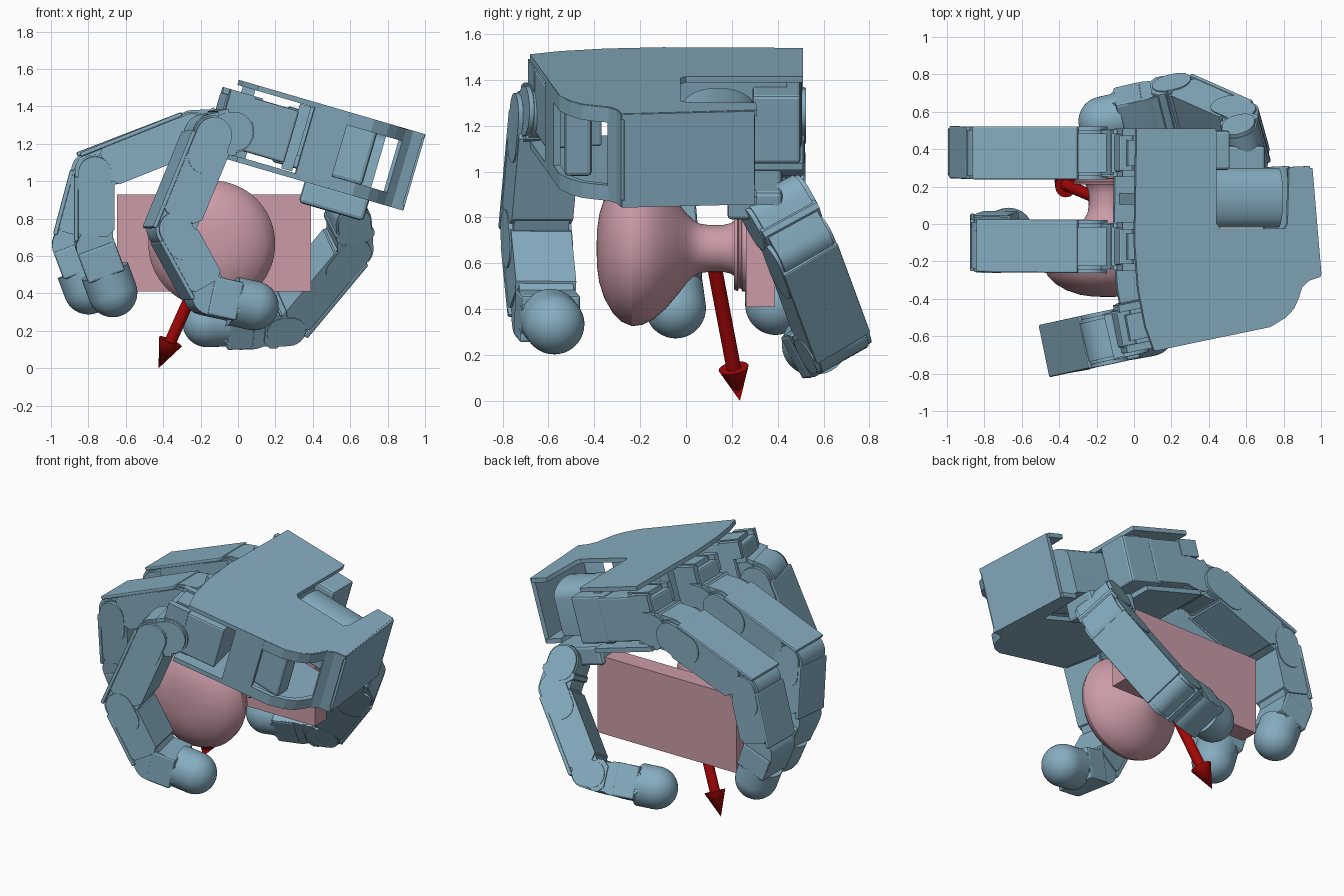
import bpy, bmesh
from math import sin, cos, pi, radians
from mathutils import Vector, Matrix

if "Cube" in bpy.data.objects:
    bpy.data.objects.remove(bpy.data.objects["Cube"])


def material(name, rgb):
    m = bpy.data.materials.new(name)
    m.diffuse_color = (*rgb, 1)
    m.use_nodes = True
    m.node_tree.nodes["Principled BSDF"].inputs["Base Color"].default_value = m.diffuse_color
    return m


BLUE = material("blue_grey", (0.24, 0.42, 0.53))
PINK = material("dusty_pink", (0.60, 0.33, 0.39))
RED = material("dark_red", (0.38, 0.002, 0.002))


def finish(name, bm, M=Matrix(), mat=BLUE, bevel=0.0, smooth=True):
    bmesh.ops.recalc_face_normals(bm, faces=bm.faces)
    me = bpy.data.meshes.new(name)
    bm.to_mesh(me)
    bm.free()
    if smooth:
        me.polygons.foreach_set("use_smooth", [True] * len(me.polygons))
        me.set_sharp_from_angle(angle=radians(30))
    me.materials.append(mat)
    ob = bpy.data.objects.new(name, me)
    ob.matrix_world = M
    bpy.context.collection.objects.link(ob)
    if bevel:
        mod = ob.modifiers.new("bevel", 'BEVEL')
        mod.width, mod.segments = bevel, 2
    return ob


def frame(o, x, y):
    x = Vector(x).normalized()
    z = x.cross(Vector(y)).normalized()
    y = z.cross(x)
    return Matrix.Translation(Vector(o)) @ Matrix((x, y, z)).transposed().to_4x4()


def box(name, lo, hi, M=Matrix(), mat=BLUE, bevel=0.0):
    bm = bmesh.new()
    bmesh.ops.create_cube(bm, size=1)
    for v in bm.verts:
        v.co = [(a + b) / 2 + c * (b - a) for a, b, c in zip(lo, hi, v.co)]
    return finish(name, bm, M, mat, bevel, smooth=False)


def prism(name, pts, h0, h1, M, axis=2):
    """Extrude a closed outline along local z (axis=2) or local y (axis=1)."""
    put = (lambda p, h: (p[0], p[1], h)) if axis == 2 else (lambda p, h: (p[0], h, p[1]))
    bm = bmesh.new()
    low = [bm.verts.new(put(p, h0)) for p in pts]
    high = [bm.verts.new(put(p, h1)) for p in pts]
    bm.faces.new(low)
    bm.faces.new(high)
    for i in range(len(pts)):
        bm.faces.new((low[i - 1], low[i], high[i], high[i - 1]))
    return finish(name, bm, M)


def lathe(name, prof, M, mat=BLUE, steps=48):
    """Revolve (distance along, radius) points about local x."""
    bm = bmesh.new()
    vs = [bm.verts.new((a, r, 0)) for a, r in prof]
    es = [bm.edges.new(p) for p in zip(vs, vs[1:])]
    bmesh.ops.spin(bm, geom=vs + es, cent=(0, 0, 0), axis=(1, 0, 0), angle=2 * pi,
                   steps=steps, use_duplicate=False)
    bmesh.ops.remove_doubles(bm, verts=bm.verts, dist=0.0005)
    return finish(name, bm, M, mat)


def stadium(length, r, n=12):
    arc = [(length + r * cos(a), r * sin(a)) for a in [-pi / 2 + pi * i / n for i in range(n + 1)]]
    return arc + [(length - x, -z) for x, z in arc]


# --- door knob and its plate ---
KC = (-0.14, 0, 0.665)
knob = [(-.39, 0), (-.388, .08), (-.378, .15), (-.355, .22), (-.32, .28), (-.28, .32), (-.235, .339),
        (-.19, .333), (-.14, .308), (-.09, .265), (-.04, .207), (0, .155), (.03, .125), (.06, .108),
        (.10, .102), (.16, .102), (.195, .11), (.21, .12), (.21, .18), (.225, .187), (.23, .175),
        (.24, .175), (.245, .187), (.262, .187), (.262, 0)]
lathe("door_knob", knob, frame(KC, (0, 1, 0), (1, 0, 0)), PINK, 64)
box("door_plate", (-.647, .262, .41), (.39, .387, .93), mat=PINK)

# --- direction arrow ---
a, b = Vector((-.13, .11, .66)), Vector((-.425, .235, .0))
L = (b - a).length
lathe("direction_arrow", [(0, 0), (0, .032), (L - .16, .032), (L - .16, .066), (L, 0)],
      frame(a, b - a, (0, 1, 0)), RED, 32)

# --- palm housing: local x runs to the wrist, local z is the back of the hand ---
P = frame((-.005, 0, 1.545), (.96, 0, -.28), (0, 1, 0))
outline = [(.02, .51), (.46, .51), (.465, .49), (.465, .0), (.49, -.025), (.845, -.025), (.86, .0),
           (.87, .305), (.985, .31), (1.047, -.28), (.985, -.295), (.94, -.33), (.92, -.39),
           (.895, -.45), (.85, -.50), (.765, -.55), (.12, -.68), (.07, -.55), (.03, -.35), (.01, -.1)]
prism("palm_back_plate", outline, -.028, 0, P)
prism("palm_inner_plate", outline, -.425, -.395, P)


def wall(name, pts, w0, w1, thick):
    bm = bmesh.new()
    rows = [[bm.verts.new((u, y, w)) for w in (w0, w1)] for u, y in pts]
    for p, q in zip(rows, rows[1:]):
        bm.faces.new((p[0], q[0], q[1], p[1]))
    ob = finish(name, bm, P, smooth=False)
    mod = ob.modifiers.new("thickness", 'SOLIDIFY')
    mod.thickness, mod.offset = thick, 0


# outer wall with a motor window near the wrist corner
rim = [(.985, .298), (1.035, -.27), (.975, -.29), (.93, -.33), (.91, -.39), (.885, -.445),
       (.84, -.49), (.76, -.537), (.63, -.563), (.44, -.60)]
wall("wrist_wall", rim[:2], -.425, -.002, .03)
wall("wrist_corner", rim[1:4], -.425, -.002, .03)
wall("window_top_rim", rim[3:9], -.07, -.002, .03)
wall("window_bottom_rim", rim[3:9], -.425, -.355, .03)
wall("palm_side_wall", rim[8:], -.425, -.002, .03)
box("window_motor", (.60, -.53, -.36), (.80, -.41, -.05), P, bevel=.02)
box("palm_core", (.36, -.22, -.39), (.42, .44, -.03), P)
box("palm_circuit_block", (.42, -.24, -.30), (.62, -.04, -.03), P)
# finger motors inside the palm
for i, (y, ang) in enumerate([(.38, 0), (-.12, 0), (-.545, 11)]):
    M = P @ Matrix.Translation((.05, y, 0)) @ Matrix.Rotation(radians(ang), 4, 'Z')
    n = f"_{i + 1}"
    box("finger_motor" + n, (-.03, -.125, -.36), (.30, .125, -.07), M, bevel=.012)
    box("motor_horn" + n, (-.10, -.10, -.21), (-.02, .10, -.09), M, bevel=.01)
    for s in (-1, 1):
        box("motor_tab" + n, (-.09, s * .11 - .02, -.17), (.05, s * .11 + .02, -.06), M)
    box("motor_cap" + n, (-.06, -.07, -.40), (.10, .07, -.06), M)
box("palm_spacer", (.04, .105, -.41), (.11, .165, -.01), P)


# --- finger segments: local -z is the back of the finger ---
def link(name, A, B, axis, t, w=.28, reach=None):
    A, B = Vector(A), Vector(B)
    d, r = (B - A).length, t / 2
    M = frame(A, B - A, axis)
    prism(name + "_core", stadium(d, r * .93), -w / 2 + .02, w / 2 - .02, M, 1)
    # chamfered shell around the middle
    x0, x1, c = .03, d - r * .55, .035
    pts = [(x0, -r + c), (x0 + c, -r), (x1 - c, -r), (x1, -r + c),
           (x1, r - c), (x1 - c, r), (x0 + c, r), (x0, r - c)]
    prism(name + "_shell", pts, -w / 2 + .006, w / 2 - .006, M, 1)
    # back plate reaching over the next joint
    if reach is not None:
        box(name + "_back_plate", (.02, -w / 2, -r - .006), (d + reach, w / 2, -r + .018), M, bevel=.008)
    # side cheeks at the root joint
    for s in (-1, 1):
        h = sorted((s * (w / 2 - .022), s * w / 2))
        prism(name + "_cheek", stadium(d * .22, r * .85), *h, M, 1)


def fingertip(name, A, B, axis, t=.21, R=.132, w=.27):
    A, B = Vector(A), Vector(B)
    d, r = (B - A).length, t / 2
    M = frame(A, B - A, axis)
    prism(name + "_hinge", stadium(d * .3, r), -w / 2 + .01, w / 2 - .01, M, 1)
    box(name + "_mount", (.0, -w / 2 + .004, -r), (d * .62, w / 2 - .004, r), M, bevel=.012)
    dome = [(d * .55, 0), (d * .55, R)]
    dome += [(d + R * sin(q), R * cos(q)) for q in [pi / 2 * k / 12 for k in range(12)]] + [(d + R, 0)]
    lathe(name + "_pad", dome, M)


fingers = {
    "far_finger": [(-.06, .38, 1.27), (-.24, .38, 1.265), (-.785, .38, 1.055),
                   (-.89, .385, .66), (-.80, .39, .42)],
    "middle_finger": [(-.06, -.12, 1.27), (-.24, -.12, 1.265), (-.765, -.115, 1.055),
                      (-.765, -.08, .66), (-.67, -.045, .405)],
    "near_finger": [(-.05, -.585, 1.265), (-.155, -.61, 1.245), (-.36, -.655, .745),
                    (-.165, -.62, .39), (.085, -.575, .335)],
}
for name, p in fingers.items():
    axis = (-.2, .98, 0) if name == "near_finger" else (0, 1, 0)
    link(name + "_knuckle", p[0], p[1], axis, .25, .25)
    link(name + "_proximal", p[1], p[2], axis, .23, .285, .04)
    link(name + "_middle", p[2], p[3], axis, .21, .28, -.03)
    fingertip(name + "_tip", p[3], p[4], axis)

# --- thumb: motor in the palm notch, base, two links and tip ---
prism("thumb_motor", [(y, w) for y, w in
      [(-.02, -.38), (-.02, -.14)] + [(.14 - .16 * cos(q), -.14 + .09 * sin(q))
       for q in [pi * k / 12 for k in range(1, 12)]] + [(.30, -.14), (.30, -.38)]],
      .47, .85, P @ Matrix(((0, 0, 1, 0), (1, 0, 0, 0), (0, 1, 0, 0), (0, 0, 0, 1))))
box("thumb_motor_mount", (.30, .29, -.37), (.56, .50, -.06), P, bevel=.015)
box("thumb_base", (.50, .18, -.54), (.86, .42, -.41), P, bevel=.02)
t = [(.59, .40, .84), (.60, .49, .68), (.25, .645, .26), (-.165, .55, .245)]
ax = (.24, -.85, -.48)
link("thumb_swivel", t[0], t[1], ax, .21, .29)
link("thumb_proximal", t[1], t[2], ax, .20, .28, -.02)
A, B = Vector(t[2]), Vector(t[3])
mid = A.lerp(B, .45)
link("thumb_distal", A, mid, ax, .20, .28)
fingertip("thumb_tip", mid, B, ax)
